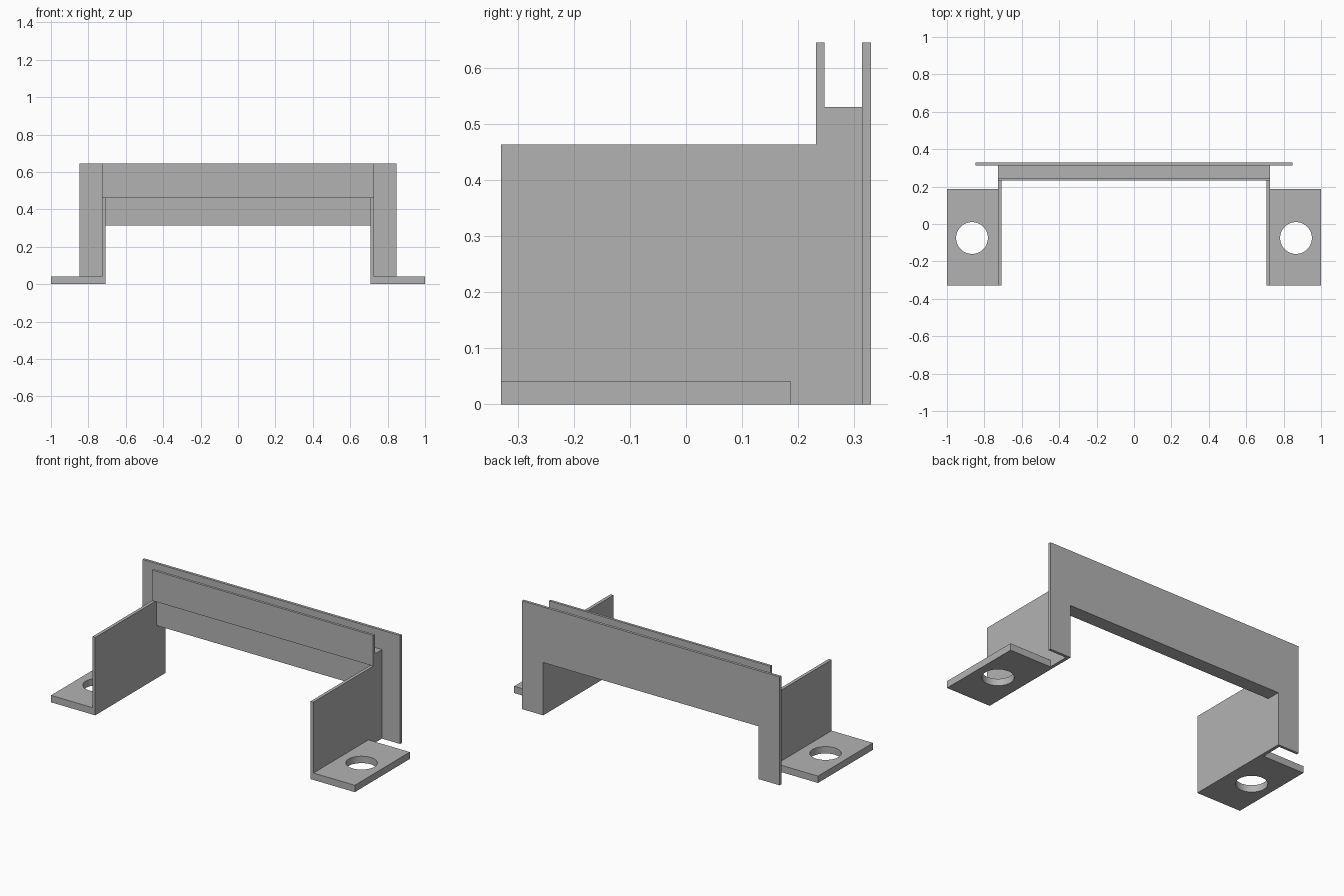
import bpy, bmesh, math
from mathutils import Vector

cube = bpy.data.objects.get("Cube")
if cube:
    bpy.data.objects.remove(cube, do_unlink=True)

# Single plain grey
grey = bpy.data.materials.new("plain_grey")
grey.use_nodes = True
colour = (0.45, 0.45, 0.45, 1)
grey.diffuse_color = colour
grey.node_tree.nodes["Principled BSDF"].inputs["Base Color"].default_value = colour

# Shared dimensions
INNER, OUTER, BACK_X = 0.709, 0.728, 0.848
FRONT, LIP_Y, CHANNEL_Y, PANEL_Y, REAR = -0.33, 0.232, 0.247, 0.314, 0.33
BEAM_Z, WALL_Z, FLOOR_Z, TOP = 0.314, 0.463, 0.53, 0.645


def prism(name, points, offset):
    """Solid made by sweeping a flat outline along an offset."""
    bm = bmesh.new()
    face = bm.faces.new([bm.verts.new(p) for p in points])
    swept = bmesh.ops.extrude_face_region(bm, geom=[face])["geom"]
    verts = [v for v in swept if isinstance(v, bmesh.types.BMVert)]
    bmesh.ops.translate(bm, verts=verts, vec=Vector(offset))
    bmesh.ops.recalc_face_normals(bm, faces=bm.faces)
    mesh = bpy.data.meshes.new(name)
    bm.to_mesh(mesh)
    bm.free()
    mesh.materials.append(grey)
    obj = bpy.data.objects.new(name, mesh)
    bpy.context.collection.objects.link(obj)
    return obj


def box(name, x, y, z):
    outline = [(x[0], y[0], z[0]), (x[1], y[0], z[0]),
               (x[1], y[1], z[0]), (x[0], y[1], z[0])]
    return prism(name, outline, (0, 0, z[1] - z[0]))


# Rear panel: an upside-down U
half = [(BACK_X, TOP), (BACK_X, 0), (INNER, 0), (INNER, BEAM_Z)]
outline = half + [(-x, z) for x, z in reversed(half)]
prism("rear_panel", [(x, PANEL_Y, z) for x, z in outline], (0, REAR - PANEL_Y, 0))

# Cross beam forming the channel floor, and the lip in front of it
box("cross_beam", (-INNER, INNER), (CHANNEL_Y, PANEL_Y), (BEAM_Z, FLOOR_Z))
box("front_lip", (-OUTER, OUTER), (LIP_Y, CHANNEL_Y), (WALL_Z, TOP))

# Side walls with a raised rear step, and drilled mounting feet
wall = [(FRONT, 0), (PANEL_Y, 0), (PANEL_Y, FLOOR_Z),
        (CHANNEL_Y, FLOOR_Z), (CHANNEL_Y, WALL_Z), (FRONT, WALL_Z)]
for side, s in (("left", 1), ("right", -1)):
    prism(f"{side}_side_wall", [(s * INNER, y, z) for y, z in wall],
          (s * (OUTER - INNER), 0, 0))
    foot = box(f"{side}_mounting_foot", sorted((s * OUTER, s)), (FRONT, 0.187), (0, 0.041))

    circle = [(s * 0.866 + 0.085 * math.cos(a), -0.075 + 0.085 * math.sin(a), -0.1)
              for a in (math.tau * i / 64 for i in range(64))]
    drill = prism("hole_cutter", circle, (0, 0, 0.3))
    drill.hide_render = True
    cut = foot.modifiers.new("bolt_hole", "BOOLEAN")
    cut.operation, cut.solver, cut.object = "DIFFERENCE", "EXACT", drill
    bpy.ops.object.select_all(action="DESELECT")
    foot.select_set(True)
    bpy.context.view_layer.objects.active = foot
    bpy.ops.object.modifier_apply(modifier=cut.name)
    bpy.data.objects.remove(drill, do_unlink=True)
    bpy.ops.object.shade_smooth_by_angle(angle=math.radians(30))
